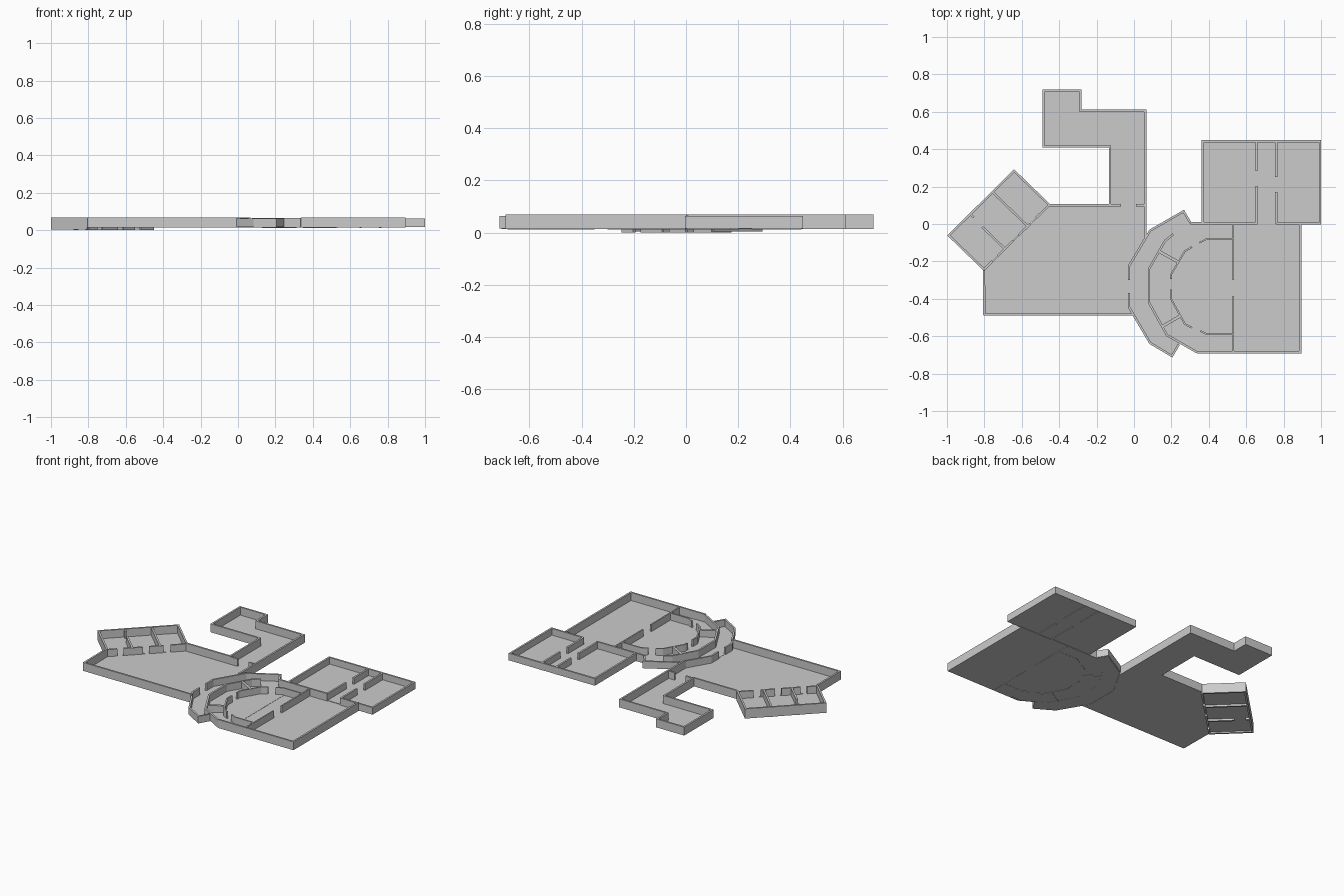
import bpy, bmesh
from mathutils import Vector

if "Cube" in bpy.data.objects:
    bpy.data.objects.remove(bpy.data.objects["Cube"])

T = 0.012  # wall thickness


def finish(name, bm):
    bmesh.ops.recalc_face_normals(bm, faces=bm.faces)
    me = bpy.data.meshes.new(name)
    bm.to_mesh(me)
    bm.free()
    bpy.context.collection.objects.link(bpy.data.objects.new(name, me))


def floor(name, pts, z, h=0.003):
    """Thin slab over a plan outline."""
    bm = bmesh.new()
    f = bm.faces.new([bm.verts.new((x, y, z)) for x, y in pts])
    top = bmesh.ops.extrude_face_region(bm, geom=[f])["geom"]
    bmesh.ops.translate(bm, vec=(0, 0, h), verts=[v for v in top if isinstance(v, bmesh.types.BMVert)])
    finish(name, bm)


def walls(name, paths, z0, z1, t=T):
    """Mitred walls of constant thickness along plan paths."""
    bm = bmesh.new()
    for path in paths:
        p = [Vector(q) for q in path]
        closed = (p[0] - p[-1]).length < 1e-6
        if closed:
            p.pop()
        n = len(p)
        dirs = [(p[(i + 1) % n] - p[i]).normalized() for i in range(n)]
        rings = []
        for i in range(n):
            a, b = dirs[i - 1], dirs[i]
            if not closed:
                a = b if i == 0 else a
                b = a if i == n - 1 else b
            na, nb = Vector((-a.y, a.x)), Vector((-b.y, b.x))
            m = (na + nb).normalized()
            m *= t / 2 / max(m.dot(na), 0.3)
            l, r = p[i] + m, p[i] - m
            rings.append([bm.verts.new(c) for c in
                          ((*l, z0), (*r, z0), (*r, z1), (*l, z1))])
        for i in range(n if closed else n - 1):
            A, B = rings[i], rings[(i + 1) % n]
            for k in range(4):
                j = (k + 1) % 4
                bm.faces.new((A[k], A[j], B[j], B[k]))
        if not closed:
            bm.faces.new(rings[0])
            bm.faces.new(rings[-1])
    finish(name, bm)


# West hall and north wing
west = [(0.06, -0.075), (0.06, 0.606), (-0.286, 0.606), (-0.286, 0.713), (-0.484, 0.713),
        (-0.484, 0.414), (-0.128, 0.414), (-0.128, 0.1), (-0.452, 0.1)]
south = [(-0.802, -0.246), (-0.8, -0.484), (0.0, -0.484)]
ring_w = [(-0.027, -0.444), (-0.027, -0.225)]
floor("west_hall_floor", west + south + ring_w, 0.013)
walls("west_hall_walls", [west, south], 0.013, 0.069)
walls("north_wing_door_wall", [[(-0.128, 0.1), (-0.07, 0.1)], [(0.012, 0.1), (0.06, 0.1)]], 0.014, 0.065)

# Angled rooms: front line from a to b, depth direction d
a, b = Vector((-0.802, -0.243)), Vector((-0.453, 0.102))
d = Vector((-0.188, 0.182))


def room(t, s):
    return tuple(a + (b - a) * t + d * s)


floor("angled_rooms_floor", [room(0, 0), room(1, 0), room(1, 1), room(0, 1)], 0.013)
walls("angled_rooms_outer_wall", [[room(0, 0), room(0, 1), room(1, 1), room(1, 0)]], 0.004, 0.069)
walls("angled_rooms_front_wall", [[room(t0, 0), room(t1, 0)] for t0, t1 in
                                  ((0, .13), (.21, .45), (.53, .71), (.80, 1))], 0.0, 0.063)
walls("angled_rooms_dividers", [[room(.32, 0), room(.32, .64)], [room(.33, .9), room(.33, 1)],
                                [room(.67, 0), room(.67, 1)]], 0.0, 0.063)

# Ring corridor
outer_up = [(-0.027, -0.3), (-0.027, -0.225), (0.086, -0.035), (0.265, 0.068), (0.302, 0.006)]
outer_low = [(-0.027, -0.37), (-0.027, -0.444), (0.086, -0.636), (0.203, -0.706), (0.24, -0.643)]
floor("corridor_floor", outer_up + [(0.4, 0.0), (0.4, -0.684), (0.337, -0.688)]
      + [(0.24, -0.634)] + outer_low[:0:-1], 0.0145)
walls("corridor_outer_wall", [outer_up, outer_low], 0.016, 0.063)
walls("corridor_inner_wall", [[(0.21, -0.055), (0.166, -0.09), (0.08, -0.24), (0.08, -0.42),
                               (0.176, -0.594), (0.337, -0.686)]], 0.014, 0.065)

# East hall
floor("east_hall_floor", [(0.4, 0.004), (0.893, 0.004), (0.893, -0.69), (0.4, -0.69)], 0.013)
walls("east_hall_walls", [[(0.337, -0.686), (0.889, -0.686), (0.889, 0.002)]], 0.013, 0.069)
walls("east_hall_top_wall", [[(0.302, 0.004), (0.66, 0.004)]], 0.013, 0.065)
walls("east_hall_partition", [[(0.53, 0.0), (0.53, -0.3)], [(0.53, -0.385), (0.53, -0.684)]], 0.012, 0.063, 0.009)

# Round auditorium inside the ring
walls("auditorium_walls", [
    [(0.198, -0.295), (0.198, -0.27), (0.272, -0.145), (0.31, -0.123)],
    [(0.35, -0.1), (0.39, -0.079), (0.53, -0.079)],
    [(0.198, -0.35), (0.198, -0.4), (0.272, -0.535), (0.31, -0.555)],
    [(0.355, -0.572), (0.392, -0.59), (0.53, -0.59)]], 0.012, 0.063, 0.009)
walls("ring_rooms_dividers", [[(0.132, -0.145), (0.242, -0.207)],
                              [(0.147, -0.55), (0.247, -0.492)]], 0.012, 0.063, 0.016)
walls("ring_rooms_corners", [[(0.166, -0.09), (0.135, -0.145)], [(0.21, -0.055), (0.175, -0.085)]],
      0.014, 0.063, 0.009)

# North-east block
block = [(0.66, 0.004), (0.367, 0.004), (0.367, 0.443), (0.994, 0.443), (0.994, 0.002), (0.76, 0.002)]
floor("northeast_block_floor", block, 0.016)
walls("northeast_block_walls", [block], 0.016, 0.063)
walls("northeast_block_partitions", [
    [(0.655, 0.443), (0.655, 0.283)], [(0.655, 0.203), (0.655, 0.004)],
    [(0.76, 0.443), (0.76, 0.25)], [(0.76, 0.17), (0.76, 0.002)]], 0.012, 0.062)
